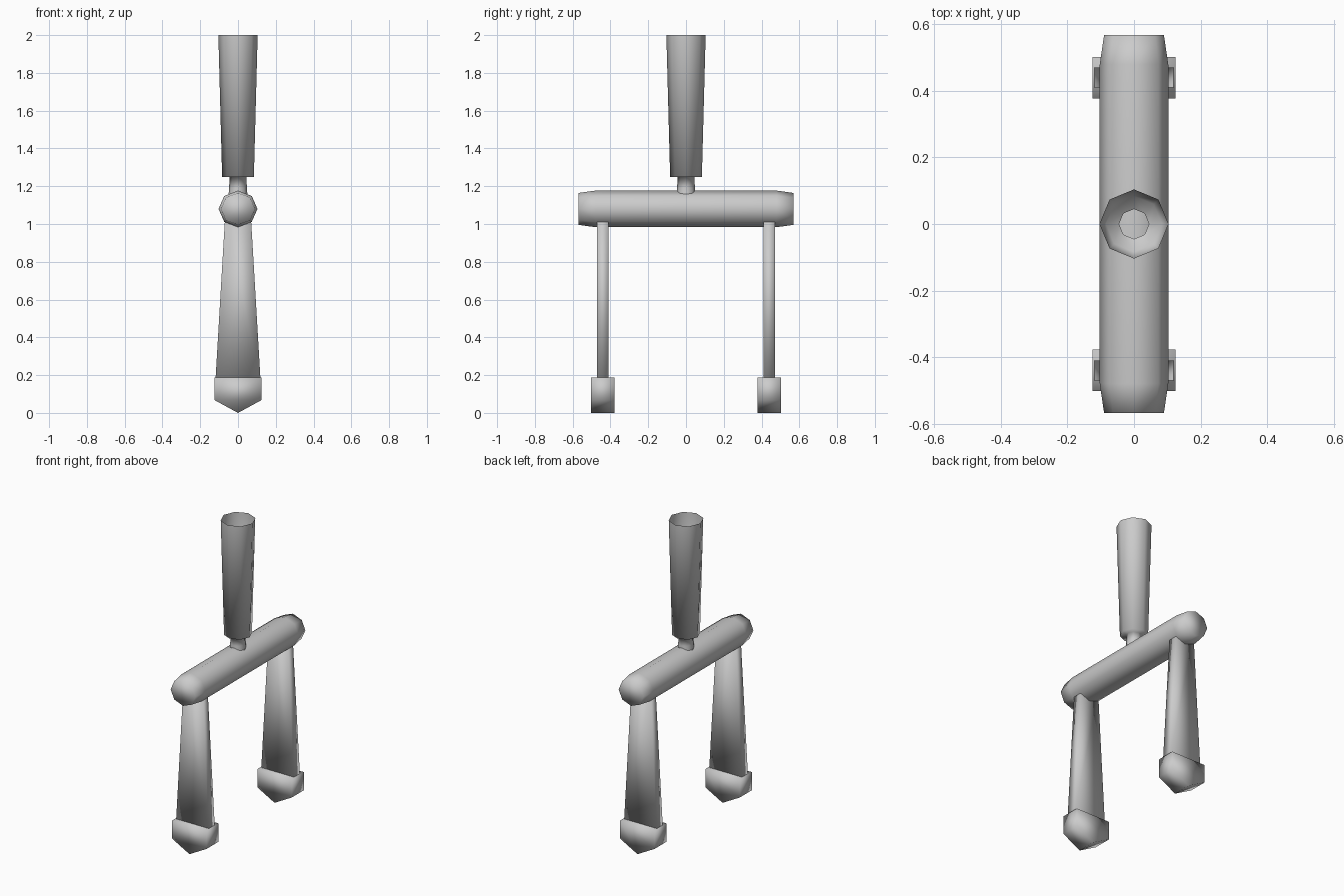
import bpy, bmesh, math
from mathutils import Matrix

if "Cube" in bpy.data.objects:
    bpy.data.objects.remove(bpy.data.objects["Cube"])


def finish(name, bm, outward=True):
    if outward:
        bmesh.ops.recalc_face_normals(bm, faces=bm.faces)
    for f in bm.faces:
        f.smooth = True
    me = bpy.data.meshes.new(name)
    bm.to_mesh(me)
    bm.free()
    ob = bpy.data.objects.new(name, me)
    bpy.context.collection.objects.link(ob)
    return ob


def lathe(name, profile, sides=8, caps=False, matrix=Matrix()):
    """Rings of (radius, height) joined into a faceted tube."""
    bm = bmesh.new()
    rings = [[bm.verts.new((r * math.cos(2 * math.pi * i / sides),
                            r * math.sin(2 * math.pi * i / sides), h))
              for i in range(sides)] for r, h in profile]
    for a, b in zip(rings, rings[1:]):
        for i in range(sides):
            j = (i + 1) % sides
            bm.faces.new((a[i], a[j], b[j], b[i]))
    if caps:
        bm.faces.new(rings[0][::-1])
        bm.faces.new(rings[-1])
    bmesh.ops.transform(bm, matrix=matrix, verts=bm.verts)
    return finish(name, bm, outward=caps)


def plate(name, outline, y, half):
    """An x/z outline given thickness along y."""
    bm = bmesh.new()
    face = bm.faces.new([bm.verts.new((x, y - half, z)) for x, z in outline])
    out = bmesh.ops.extrude_face_region(bm, geom=[face])
    moved = [v for v in out["geom"] if isinstance(v, bmesh.types.BMVert)]
    bmesh.ops.translate(bm, verts=moved, vec=(0, 2 * half, 0))
    return finish(name, bm)


# Hollow, open-topped handle with its narrow neck
lathe("handle", [(0.05, 1.155), (0.047, 1.19), (0.045, 1.25),
                 (0.084, 1.25), (0.104, 2.0)])

# Crossbar lying along y with tapered ends
place = (Matrix.Translation((0, 0, 1.08)) @ Matrix.Diagonal((1.0, 1.0, 0.94, 1.0))
         @ Matrix.Rotation(math.pi / 2, 4, 'X'))
lathe("crossbar", [(0.09, -0.568), (0.103, -0.48), (0.103, 0.48), (0.09, 0.568)],
      caps=True, matrix=place)

# Flat flared legs with pointed feet
for side, y in (("front", -0.44), ("back", 0.44)):
    plate(side + "_leg", [(-0.067, 1.06), (0.067, 1.06), (0.12, 0.16), (-0.12, 0.16)],
          y, 0.03)
    plate(side + "_foot", [(-0.125, 0.187), (0.125, 0.187), (0.125, 0.068),
                           (0, 0), (-0.125, 0.068)], y, 0.062)
